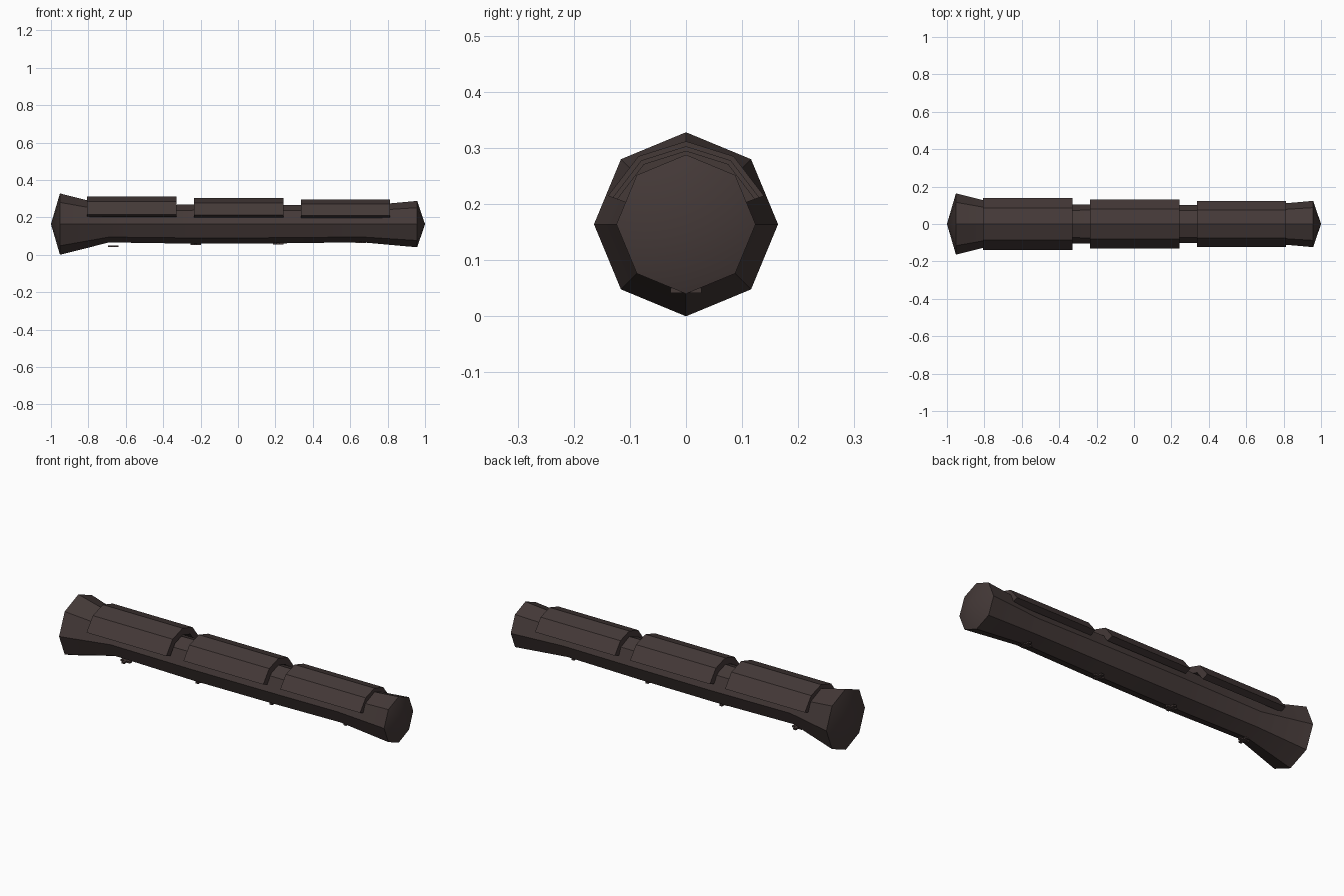
import bpy, bmesh, math

default = bpy.data.objects.get("Cube")
if default:
    bpy.data.objects.remove(default, do_unlink=True)

AXIS_Z = 0.164  # height of the long axis


def make_material(name, rgb):
    mat = bpy.data.materials.new(name)
    mat.use_nodes = True
    mat.diffuse_color = (*rgb, 1)
    bsdf = mat.node_tree.nodes["Principled BSDF"]
    bsdf.inputs["Base Color"].default_value = (*rgb, 1)
    bsdf.inputs["Roughness"].default_value = 0.8
    return mat


brown = make_material("dark brown", (0.058, 0.041, 0.039))


def finish(bm, name):
    bmesh.ops.recalc_face_normals(bm, faces=bm.faces)
    mesh = bpy.data.meshes.new(name)
    bm.to_mesh(mesh)
    bm.free()
    mesh.materials.append(brown)
    obj = bpy.data.objects.new(name, mesh)
    bpy.context.collection.objects.link(obj)
    bpy.ops.object.select_all(action="DESELECT")
    obj.select_set(True)
    bpy.context.view_layer.objects.active = obj
    bpy.ops.object.shade_smooth_by_angle(angle=math.radians(30))
    return obj


def polar(x, radius, angle):
    """Point around the long axis; angle is measured from straight up."""
    return (x, radius * math.sin(angle), AXIS_Z + radius * math.cos(angle))


# Octagonal body, flared at both ends, with shallow pointed caps
def body(profile, sides=8):
    bm = bmesh.new()
    rings = [[bm.verts.new(polar(x, r, math.tau * i / sides)) for i in range(sides)]
             for x, r in profile]
    for a, b in zip(rings, rings[1:]):
        for i in range(sides):
            j = (i + 1) % sides
            bm.faces.new((a[i], a[j], b[j], b[i]))
    for ring, x in ((rings[0], -1), (rings[-1], 1)):
        tip = bm.verts.new((x, 0, AXIS_Z))
        for i in range(sides):
            bm.faces.new((ring[i], ring[(i + 1) % sides], tip))
    finish(bm, "body")


body([(-0.952, 0.164), (-0.69, 0.098), (-0.22, 0.105),
      (0.22, 0.103), (0.66, 0.097), (0.958, 0.124)])


# Curved cover plates wrapped over the top
def cover(name, x0, x1, radius, thickness=0.036, segments=4, reach=70):
    bm = bmesh.new()
    angles = [math.radians(reach * (2 * i / segments - 1)) for i in range(segments + 1)]
    outline = [(radius, a) for a in angles]
    outline += [(radius - thickness, a) for a in reversed(angles)]
    left, right = [[bm.verts.new(polar(x, r, a)) for r, a in outline] for x in (x0, x1)]
    n = len(outline)
    for i in range(n):
        j = (i + 1) % n
        bm.faces.new((left[i], left[j], right[j], right[i]))
    for ring in (left, right):
        for i in range(segments):
            bm.faces.new((ring[i], ring[i + 1], ring[n - 2 - i], ring[n - 1 - i]))
    finish(bm, name)


for i, (x, radius) in enumerate([(-0.568, 0.148), (0.004, 0.139), (0.576, 0.131)]):
    cover(f"cover_{i + 1}", x - 0.238, x + 0.238, radius)


# Small flat cross-shaped fittings along the underside
def fitting(name, x, z, span=0.056, width=0.016, height=0.009):
    bm = bmesh.new()
    for sx, sy in ((span, width), (width, span)):
        made = bmesh.ops.create_cube(bm, size=1)["verts"]
        bmesh.ops.scale(bm, vec=(sx, sy, height), verts=made)
        bmesh.ops.translate(bm, vec=(x, 0, z), verts=made)
    finish(bm, name)


for i, (x, z) in enumerate([(-0.667, 0.046), (-0.226, 0.056), (0.215, 0.06), (0.656, 0.067)]):
    fitting(f"underside_fitting_{i + 1}", x, z)
